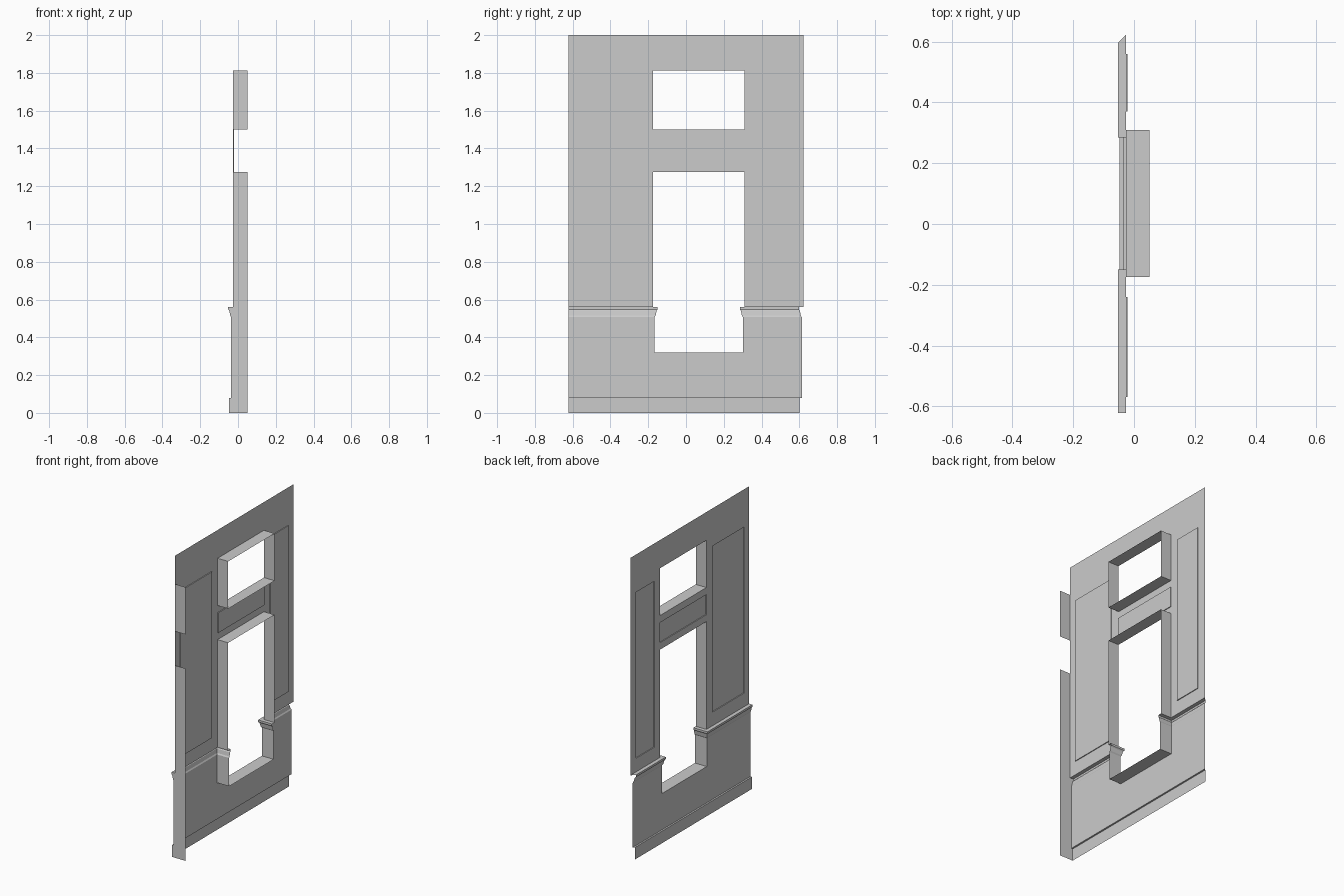
import bpy

if "Cube" in bpy.data.objects:
    bpy.data.objects.remove(bpy.data.objects["Cube"])

XW, XB, XP = -0.027, 0.051, -0.0215      # wall face, back of reveals, recessed panel face
YE = 0.622                               # half width of the wall
Y0, Y1 = -0.175, 0.31                    # window sides
SILL, RAIL = 0.32, 0.56
LOW_TOP, UP_BOT, UP_TOP = 1.274, 1.5, 1.813


def make(name, faces):
    """Build an object from a list of polygons given as coordinates."""
    verts, index, polys = [], {}, []
    for f in faces:
        ids = []
        for p in f:
            k = tuple(round(c, 5) for c in p)
            if k not in index:
                index[k] = len(verts)
                verts.append(k)
            ids.append(index[k])
        polys.append(ids)
    me = bpy.data.meshes.new(name)
    me.from_pydata(verts, [], polys)
    ob = bpy.data.objects.new(name, me)
    bpy.context.collection.objects.link(ob)
    return ob


def sweep(profile, path):
    """Sweep (offset, z) profile points along path(offset) -> list of (x, y)."""
    faces = []
    for (d0, z0), (d1, z1) in zip(profile, profile[1:]):
        a = [(x, y, z0) for x, y in path(d0)]
        b = [(x, y, z1) for x, y in path(d1)]
        for j in range(len(a) - 1):
            faces.append((a[j], a[j + 1], b[j + 1], b[j]))
    return faces


def reveal(loop):
    """Extrude a chain of (y, z) points from the wall face to the back."""
    return [((XW, *a), (XB, *a), (XB, *b), (XW, *b)) for a, b in zip(loop, loop[1:])]


# Wall sheet with window openings and recessed panels
panels = [(-0.57, -0.24, 0.65, 1.75), (0.37, 0.56, 0.65, 1.75), (Y0, Y1, 1.32, 1.453)]
holes = [(Y0, Y1, RAIL, LOW_TOP), (Y0, Y1, UP_BOT, UP_TOP)]
ys = [-YE, -0.57, -0.24, Y0, Y1, 0.37, 0.56, YE]
zs = [RAIL, 0.65, LOW_TOP, 1.32, 1.453, UP_BOT, 1.75, UP_TOP, 2.0]
wall = []
for ya, yb in zip(ys, ys[1:]):
    for za, zb in zip(zs, zs[1:]):
        y, z = (ya + yb) / 2, (za + zb) / 2
        if not any(r[0] < y < r[1] and r[2] < z < r[3] for r in panels + holes):
            wall.append([(XW, ya, za), (XW, ya, zb), (XW, yb, zb), (XW, yb, za)])
make("wall_sheet", wall)

recess = []
for ya, yb, za, zb in panels:
    ring = [(ya, za), (ya, zb), (yb, zb), (yb, za)]
    recess.append([(XP, *p) for p in ring])
    for a, b in zip(ring, ring[1:] + ring[:1]):
        recess.append([(XW, *a), (XW, *b), (XP, *b), (XP, *a)])
make("recessed_panels", recess)

# Window reveals
make("upper_window_reveal", reveal([(Y0, UP_BOT), (Y1, UP_BOT), (Y1, UP_TOP),
                                    (Y0, UP_TOP), (Y0, UP_BOT)]))
make("lower_window_reveal", reveal([(Y1, RAIL), (Y1, LOW_TOP), (Y0, LOW_TOP), (Y0, RAIL)]))

# Chair rail and wainscot, mitred into the window reveal
rail = [(0, RAIL), (0.025, RAIL), (0.025, 0.547), (0.019, 0.54), (0.014, 0.515),
        (0.009, 0.507), (0.009, SILL)]
base = [(0.009, SILL), (0.009, 0.08), (0.02, 0.08), (0.02, 0)]
make("chair_rail_left", sweep(rail, lambda d: [(XW - d, -YE), (XW - d, Y0 + d), (XB, Y0 + d)]))
make("chair_rail_right", sweep(rail, lambda d: [(XB, Y1 - d), (XW - d, Y1 - d), (XW - d, YE - d)]))

# Lower wainscot with baseboard
make("wainscot_base", sweep(base, lambda d: [(XW - d, -YE), (XW - d, YE - d)]))

# Window sill
d = 0.009
make("window_sill", [[(XW - d, Y0 + d, SILL), (XB, Y0 + d, SILL),
                      (XB, Y1 - d, SILL), (XW - d, Y1 - d, SILL)]])

# End reveals on the left edge, following the moulding profile
outline = [(XW - o, -YE, z) for o, z in rail + base[1:]]
make("end_reveal_low", [outline + [(XB, -YE, 0), (XB, -YE, LOW_TOP), (XW, -YE, LOW_TOP)]])
make("end_reveal_high", [[(XW, -YE, UP_BOT), (XB, -YE, UP_BOT),
                          (XB, -YE, UP_TOP), (XW, -YE, UP_TOP)]])
